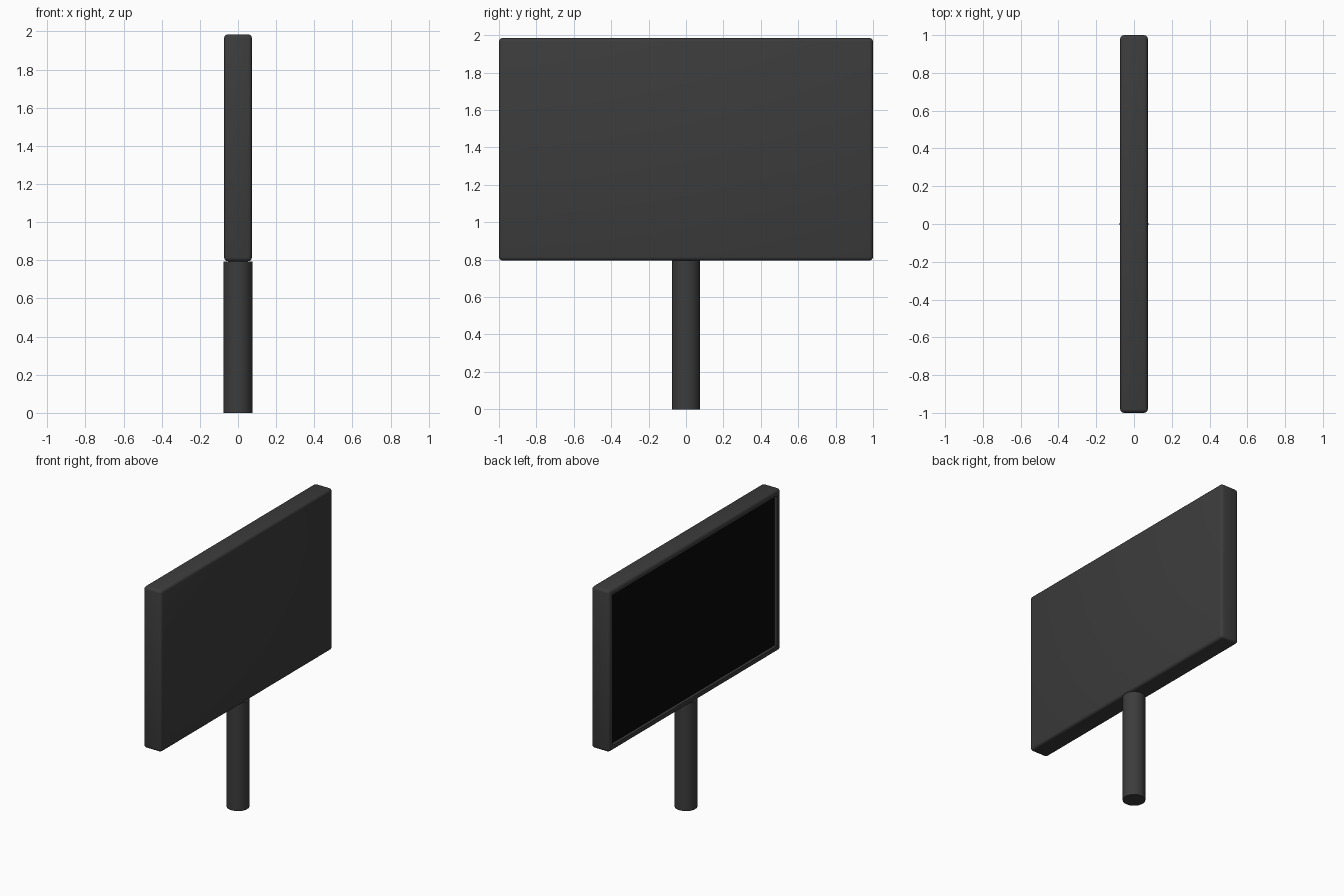
import bpy
import bmesh
from mathutils import Vector

if "Cube" in bpy.data.objects:
    bpy.data.objects.remove(bpy.data.objects["Cube"])


def material(name, value):
    m = bpy.data.materials.new(name)
    m.diffuse_color = (value, value, value, 1)
    m.use_nodes = True
    m.node_tree.nodes["Principled BSDF"].inputs["Base Color"].default_value = m.diffuse_color
    return m


grey = material("dark grey plastic", 0.045)
black = material("black glass", 0.003)

HALF_T, Z0, Z1 = 0.073, 0.795, 1.985   # panel half thickness, bottom, top
BORDER, DEPTH, BEVEL = 0.05, 0.02, 0.02

# Panel: rounded box with a recessed display on the -x side
bm = bmesh.new()
bmesh.ops.create_cube(bm, size=1)
bmesh.ops.scale(bm, vec=(2 * HALF_T, 2, Z1 - Z0), verts=bm.verts)
bmesh.ops.translate(bm, vec=(0, 0, (Z0 + Z1) / 2), verts=bm.verts)
bmesh.ops.bevel(bm, geom=bm.edges[:], offset=BEVEL, segments=3,
                profile=0.5, affect='EDGES')
bm.normal_update()
face = max((f for f in bm.faces if f.normal.x < -0.99), key=lambda f: f.calc_area())
bmesh.ops.inset_region(bm, faces=[face], thickness=BORDER - BEVEL)
# Zero-thickness second ring becomes the recess walls
bmesh.ops.inset_region(bm, faces=[face], thickness=0.0005)
bmesh.ops.translate(bm, vec=Vector((DEPTH, 0, 0)), verts=face.verts)
face.material_index = 1
mesh = bpy.data.meshes.new("display_panel")
bm.to_mesh(mesh)
bm.free()
mesh.materials.append(grey)
mesh.materials.append(black)
panel = bpy.data.objects.new("display_panel", mesh)
bpy.context.collection.objects.link(panel)

# Round support post
bpy.ops.mesh.primitive_cylinder_add(vertices=32, radius=0.076, depth=Z0,
                                    location=(0, 0, Z0 / 2))
post = bpy.context.object
post.name = "support_post"
post.data.materials.append(grey)

for ob in (panel, post):
    bpy.ops.object.select_all(action='DESELECT')
    ob.select_set(True)
    bpy.context.view_layer.objects.active = ob
    bpy.ops.object.shade_smooth_by_angle(angle=0.6)
